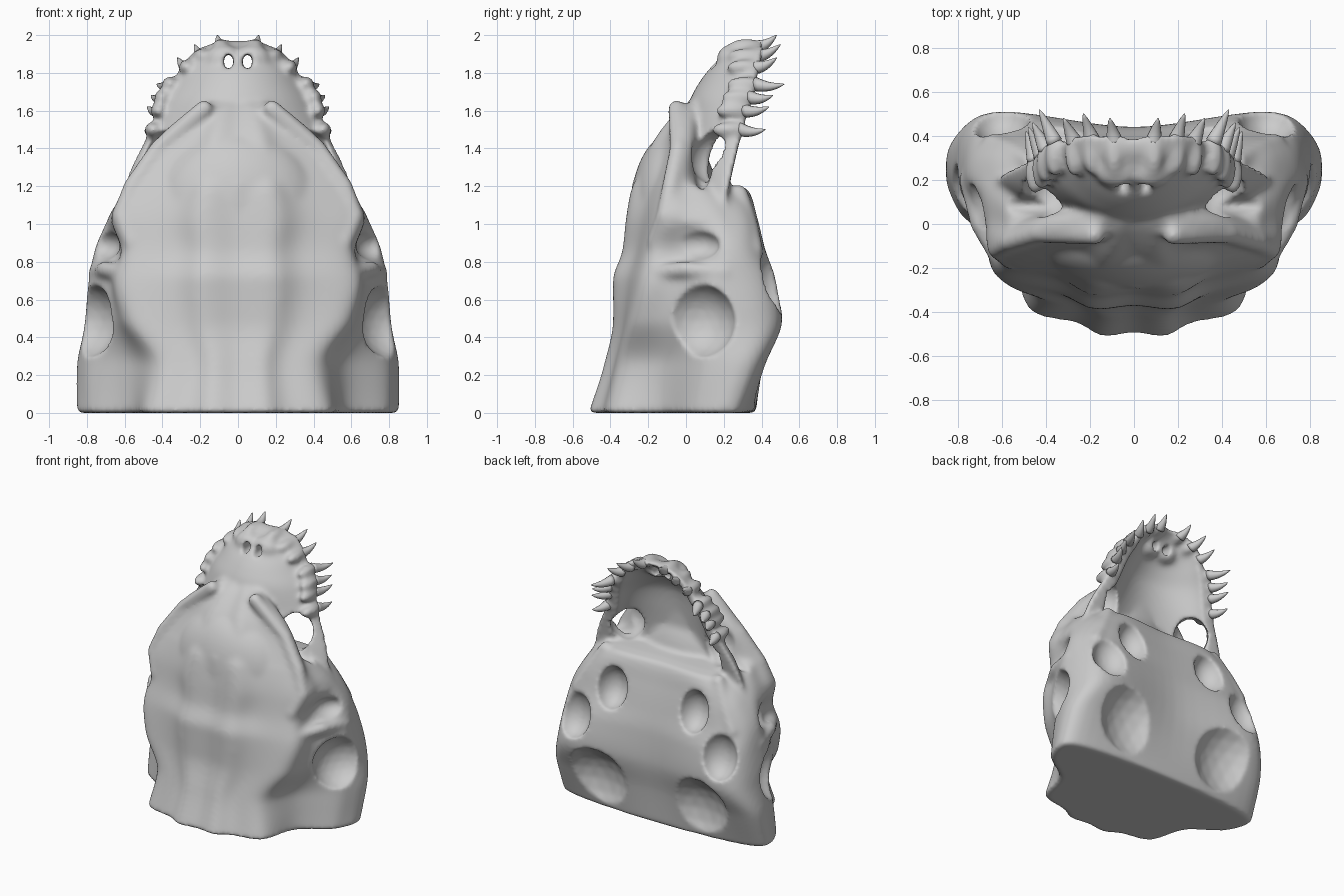
import bpy, bmesh, math
from mathutils import Vector, Matrix

start = bpy.data.objects.get("Cube")
if start:
    bpy.data.objects.remove(start, do_unlink=True)

# One bone-grey material
bone = bpy.data.materials.new("bone_grey")
bone.use_nodes = True
bone.diffuse_color = (0.6, 0.6, 0.6, 1)
bone.node_tree.nodes["Principled BSDF"].inputs["Base Color"].default_value = (0.6, 0.6, 0.6, 1)


def interp(rows, z):
    """Monotone cubic interpolation of table rows keyed by their first value."""
    last = len(rows) - 1
    i = 0
    while i < last - 1 and z > rows[i + 1][0]:
        i += 1

    def slope(a, col):
        return (rows[a + 1][col] - rows[a][col]) / (rows[a + 1][0] - rows[a][0])

    def tangent(a, col):
        if a == 0 or a == last:
            return slope(min(a, last - 1), col)
        left, right = slope(a - 1, col), slope(a, col)
        return 0 if left * right <= 0 else 2 * left * right / (left + right)

    h = rows[i + 1][0] - rows[i][0]
    t = (z - rows[i][0]) / h
    ease = t * t * (3 - 2 * t)
    result = []
    for col in range(1, len(rows[i])):
        a, b = rows[i][col], rows[i + 1][col]
        bend = tangent(i, col) * t * (1 - t) ** 2 - tangent(i + 1, col) * t * t * (1 - t)
        result.append(a + (b - a) * ease + h * bend)
    return result


def closed_spline(pts, steps):
    out = []
    n = len(pts)
    for i in range(n):
        a, b, c, d = (pts[(i + k) % n] for k in (-1, 0, 1, 2))
        for k in range(steps):
            t = k / steps
            out.append(0.5 * (2 * b + (c - a) * t + (2 * a - 5 * b + 4 * c - d) * t ** 2
                              + (3 * b - a - 3 * c + d) * t ** 3))
    return out


def loft(bm, rings):
    loops = [[bm.verts.new(p) for p in ring] for ring in rings]
    n = len(loops[0])
    for low, high in zip(loops, loops[1:]):
        for i in range(n):
            j = (i + 1) % n
            bm.faces.new((low[i], low[j], high[j], high[i]))
    bm.faces.new(loops[0][::-1])
    bm.faces.new(loops[-1])


def ellipsoid(bm, centre, radii, detail=3):
    place = Matrix.Translation(centre) @ Matrix.Diagonal((*radii, 1))
    bmesh.ops.create_icosphere(bm, subdivisions=detail, radius=1, matrix=place)


def both_sides(bm, centre, radii):
    for side in (1, -1):
        ellipsoid(bm, (centre[0] * side, centre[1], centre[2]), radii)


def ridge(bm, path, radius):
    """Mirrored rounded ridge made of close-set beads."""
    for a, b in zip(path, path[1:]):
        a, b = Vector(a), Vector(b)
        count = max(2, int((b - a).length / (radius * 0.4)))
        for k in range(count + 1):
            p = a.lerp(b, k / count)
            both_sides_bead = (p.x, p.y, p.z)
            both_sides(bm, both_sides_bead, (radius,) * 3)


def make_object(name, bm):
    bmesh.ops.recalc_face_normals(bm, faces=bm.faces)
    mesh = bpy.data.meshes.new(name)
    bm.to_mesh(mesh)
    bm.free()
    ob = bpy.data.objects.new(name, mesh)
    bpy.context.scene.collection.objects.link(ob)
    return ob


def finish(ob):
    ob.data.materials.clear()
    ob.data.materials.append(bone)
    ob.data.shade_smooth()


# Cranium sections: height, front y, then x and y of brow, notch, flank,
# rear corner, and back y
CRANIUM = [
    (0, -.5, .48, -.39, .57, -.13, .8, .06, .78, .3, .37),
    (.25, -.42, .43, -.34, .57, -.11, .81, .12, .77, .4, .4),
    (.5, -.37, .57, -.28, .66, -.09, .81, .18, .68, .5, .44),
    (.7, -.37, .62, -.23, .68, -.05, .79, .2, .64, .47, .43),
    (.86, -.32, .59, -.19, .63, 0, .76, .22, .6, .41, .4),
    (1.03, -.3, .64, -.14, .67, .02, .68, .2, .54, .37, .36),
    (1.19, -.27, .58, -.1, .58, 0, .56, .12, .4, .31, .31),
    (1.23, -.25, .56, -.09, .56, -.02, .5, .03, .35, .08, .1),
    (1.45, -.15, .41, -.05, .42, 0, .38, .04, .25, .08, .1),
    (1.6, -.03, .24, -.05, .25, 0, .22, .05, .15, .08, .1),
    (1.65, .03, .15, .02, .15, .04, .13, .06, .1, .08, .1),
]

# Snout arch: height, half width, front y, rim y
SNOUT = [
    (1.05, .65, -.02, .2), (1.25, .59, -.02, .24), (1.5, .47, 0, .3),
    (1.65, .41, .02, .34), (1.75, .35, .07, .37), (1.85, .29, .15, .39),
    (1.92, .23, .23, .41), (1.97, .11, .33, .42),
]


def cranium_ring(z):
    f, e, ye, n, yn, w, yl, r, yr, b = interp(CRANIUM, z)
    side = [(e * .3, f - .015), (e * .55, f + (ye - f) * .42), (e, ye),
            (n, yn), (w, yl), (r, yr)]
    outline = [(0, f)] + side + [(0, b)] + [(-x, y) for x, y in side[::-1]]
    return closed_spline([Vector((x, y, z)) for x, y in outline], 8)


def snout_ring(z):
    w, f, rim = interp(SNOUT, z)
    inner = min(f + .1, rim - .01)
    ring = []
    for half, front, order in ((w, f, 1), (w * .78, inner, -1)):
        for k in range(-12, 13):
            a = order * k / 12 * math.pi / 2
            depth = max(0, math.cos(a)) ** 1.2
            ring.append(Vector((math.sin(a) * half, rim - (rim - front) * depth, z)))
    return ring


def heights(rows, count):
    low, high = rows[0][0], rows[-1][0]
    return [low + (high - low) * k / count for k in range(count + 1)]


skull_bm = bmesh.new()
loft(skull_bm, [cranium_ring(z) for z in heights(CRANIUM, 100)])
loft(skull_bm, [snout_ring(z) for z in heights(SNOUT, 50)])

# Domed roof, brow ridges, jaw posts, cheek bridges and spine crest
ellipsoid(skull_bm, (0, -.06, 1.07), (.45, .235, .42), 4)
ridge(skull_bm, [(.18, -.05, 1.61), (.42, -.04, 1.4), (.56, -.08, 1.2),
                 (.62, -.11, 1.04), (.56, -.16, .9)], .048)
ridge(skull_bm, [(.47, .28, 1.16), (.56, .33, 1), (.64, .36, .86)], .05)
ridge(skull_bm, [(.6, -.17, .74), (.7, 0, .76), (.75, .2, .74)], .045)
ridge(skull_bm, [(.62, -.1, 1.02), (.65, .08, 1.01), (.66, .22, .98)], .04)
ridge(skull_bm, [(.004, -.275, .9), (.004, -.26, 1.2)], .03)

# Nape bumps and nose bulb
both_sides(skull_bm, (.17, -.32, .6), (.1, .065, .13))
both_sides(skull_bm, (.075, .235, 1.87), (.1, .075, .08))

# Tooth roots and tips
TEETH = [
    ((.09, .38, 1.94), (.11, .48, 2)), ((.19, .38, 1.89), (.23, .5, 1.95)),
    ((.27, .37, 1.83), (.32, .48, 1.88)), ((.36, .37, 1.74), (.43, .52, 1.74)),
    ((.4, .34, 1.67), (.46, .46, 1.68)), ((.42, .31, 1.6), (.48, .44, 1.62)),
    ((.45, .29, 1.5), (.49, .42, 1.5)),
]
for root, tip in TEETH:
    both_sides(skull_bm, (root[0], root[1] - .06, root[2]), (.045, .1, .042))
skull = make_object("skull", skull_bm)

# Cutter for eye openings, nostrils, side hollows and rear pockets
hollow_bm = bmesh.new()
both_sides(hollow_bm, (.54, .085, 1.33), (.22, .055, .15))
both_sides(hollow_bm, (.05, .2, 1.86), (.026, .25, .045))
both_sides(hollow_bm, (.84, .05, .49), (.21, .215, .21))
both_sides(hollow_bm, (.74, .03, .89), (.12, .15, .09))
both_sides(hollow_bm, (.34, .42, .95), (.12, .14, .16))
both_sides(hollow_bm, (.61, .5, .71), (.14, .14, .18))
both_sides(hollow_bm, (.42, .62, .2), (.32, .29, .33))

# Cutter for the palate openings that meet the eye openings
palate_bm = bmesh.new()
both_sides(palate_bm, (.38, .15, 1.35), (.12, .13, .14))
cutters = [make_object("hollow_cutter", hollow_bm), make_object("palate_cutter", palate_bm)]


# Fuse the bone, cut the hollows, then soften
def remesh_and_smooth(repeats):
    remesh = skull.modifiers.new("fuse", 'REMESH')
    remesh.mode = 'VOXEL'
    remesh.voxel_size = .014
    soften = skull.modifiers.new("soften", 'SMOOTH')
    soften.factor = .5
    soften.iterations = repeats


remesh_and_smooth(7)
for cutter in cutters:
    cutter.hide_render = True
    carve = skull.modifiers.new("carve", 'BOOLEAN')
    carve.operation = 'DIFFERENCE'
    carve.object = cutter
remesh_and_smooth(5)
bpy.context.view_layer.update()
graph = bpy.context.evaluated_depsgraph_get()
fused = bpy.data.meshes.new_from_object(skull.evaluated_get(graph))
skull.modifiers.clear()
skull.data = fused
for cutter in cutters:
    bpy.data.objects.remove(cutter, do_unlink=True)
finish(skull)


# Curved teeth
def tooth(name, root, tip):
    axis = (tip - root).normalized()
    across = axis.orthogonal().normalized()
    up = axis.cross(across)
    rings = []
    for k in range(8):
        t = k / 7
        centre = root.lerp(tip, t) - Vector((0, 0, .012)) * math.sin(math.pi * t)
        radius = .036 * (1 - t) ** .75 + .002
        rings.append([centre + radius * (across * math.cos(a) + up * math.sin(a))
                      for a in (math.tau * j / 12 for j in range(12))])
    bm = bmesh.new()
    loft(bm, rings)
    finish(make_object(name, bm))


for number, (root, tip) in enumerate(TEETH, 1):
    for label, side in (("left", 1), ("right", -1)):
        flip = Vector((side, 1, 1))
        tooth(f"{label}_tooth_{number}", Vector(root) * flip, Vector(tip) * flip)
